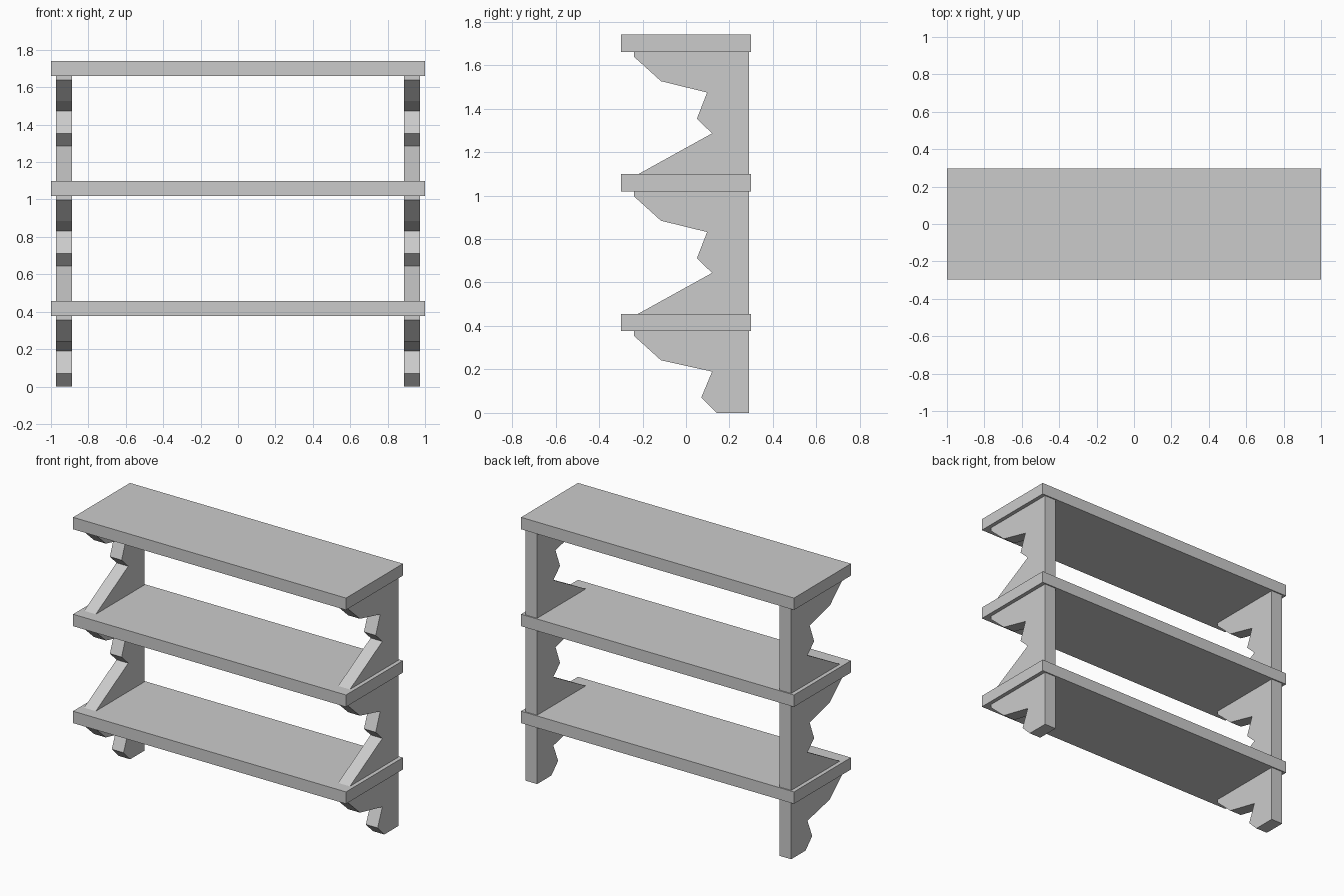
import bpy
import bmesh

cube = bpy.data.objects.get("Cube")
if cube:
    bpy.data.objects.remove(cube)

grey = bpy.data.materials.new("plain grey")
grey.use_nodes = True
grey.diffuse_color = (0.6, 0.6, 0.6, 1)
grey.node_tree.nodes["Principled BSDF"].inputs["Base Color"].default_value = (0.6, 0.6, 0.6, 1)

SHELF_TOPS = (0.456, 1.098, 1.74)
THICK = 0.079
BACK = 0.29


def extrude_x(name, profile, x0, x1):
    """Solid with a (y, z) profile swept from x0 to x1."""
    bm = bmesh.new()
    face = bm.faces.new([bm.verts.new((x0, y, z)) for y, z in profile])
    swept = bmesh.ops.extrude_face_region(bm, geom=[face])
    verts = [v for v in swept["geom"] if isinstance(v, bmesh.types.BMVert)]
    bmesh.ops.translate(bm, verts=verts, vec=(x1 - x0, 0, 0))
    bmesh.ops.recalc_face_normals(bm, faces=bm.faces)
    mesh = bpy.data.meshes.new(name)
    bm.to_mesh(mesh)
    bm.free()
    mesh.materials.append(grey)
    obj = bpy.data.objects.new(name, mesh)
    bpy.context.collection.objects.link(obj)


# Notched support outlines between shelves, from the shelf above downwards
foot = [(0.12, 0.19), (0.07, 0.07), (0.14, 0)]
notch = [(0.097, 0.19), (0.05, 0.069), (0.12, 0.002), (-0.22, -0.186)]

for i, top in enumerate(SHELF_TOPS):
    level = ("lower", "middle", "top")[i]
    under = top - THICK
    base = SHELF_TOPS[i] - SHELF_TOPS[0]

    # Shelf board
    extrude_x(level + "_shelf", [(-0.298, under), (0.298, under), (0.298, top), (-0.298, top)], -1, 1)

    # Pair of supports beneath the board
    outline = [(BACK, under), (-0.24, under), (-0.24, base + 0.355), (-0.115, base + 0.242)]
    outline += [(y, base + z) for y, z in (notch if i else foot)]
    outline.append((BACK, outline[-1][1]))
    for side, sign in (("left", 1), ("right", -1)):
        extrude_x(f"{level}_{side}_support", outline, sign * 0.888, sign * 0.974)
